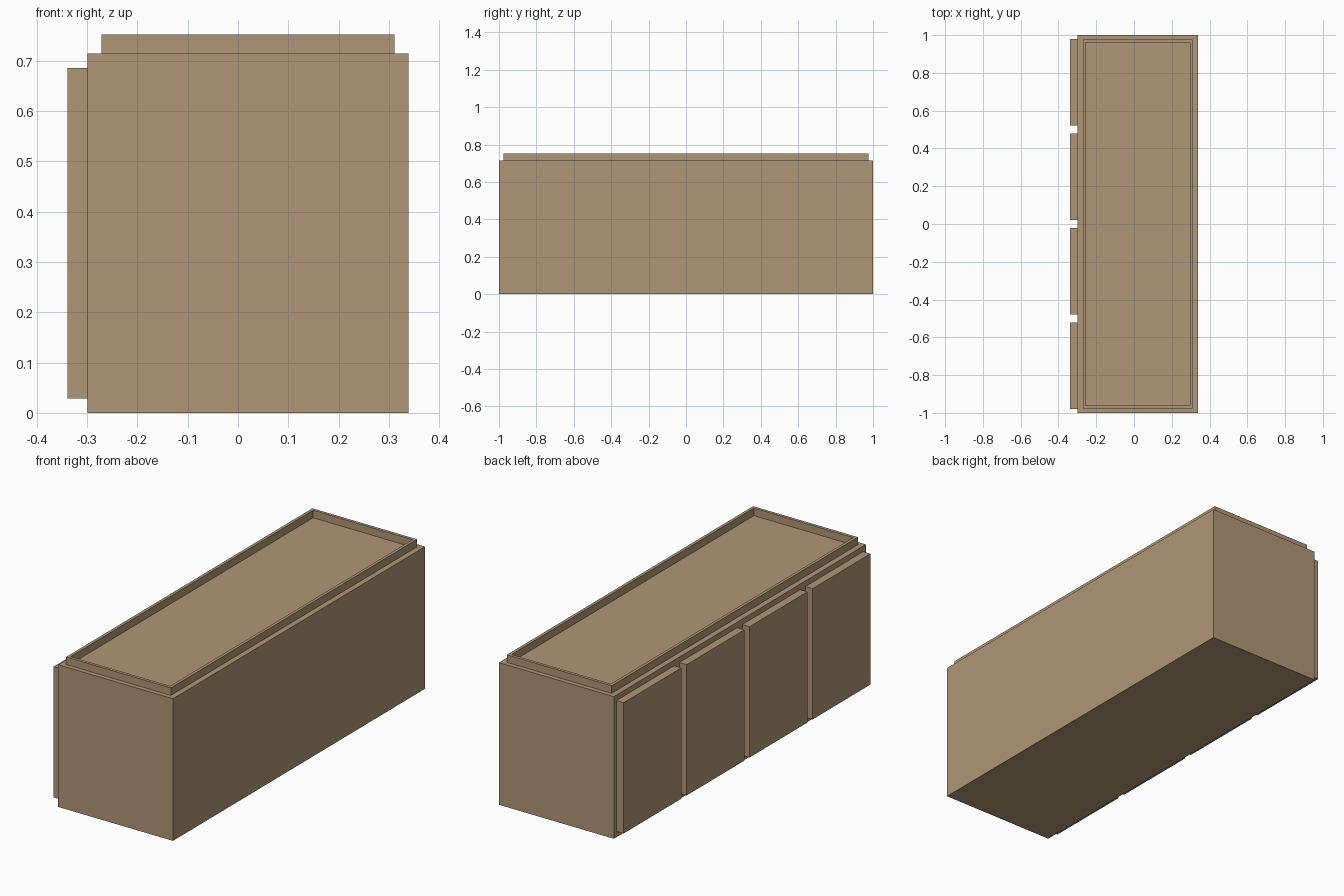
import bpy, bmesh

if "Cube" in bpy.data.objects:
    bpy.data.objects.remove(bpy.data.objects["Cube"])

tan = bpy.data.materials.new("tan_wood")
tan.diffuse_color = (0.43, 0.305, 0.18, 1)
tan.use_nodes = True
tan.node_tree.nodes["Principled BSDF"].inputs["Base Color"].default_value = tan.diffuse_color


def finish(name, bm):
    bmesh.ops.recalc_face_normals(bm, faces=bm.faces)
    me = bpy.data.meshes.new(name)
    bm.to_mesh(me)
    bm.free()
    me.materials.append(tan)
    ob = bpy.data.objects.new(name, me)
    bpy.context.collection.objects.link(ob)
    return ob


def box(name, lo, hi):
    bm = bmesh.new()
    bmesh.ops.create_cube(bm, size=1)
    for v in bm.verts:
        v.co = [(a + b) / 2 + c * (b - a) for a, b, c in zip(lo, hi, v.co)]
    return finish(name, bm)


def frame(name, x0, x1, y, t, z0, z1):
    # Rectangular ring with wall thickness t
    bm = bmesh.new()
    rings = []
    for inset, z in ((0, z0), (0, z1), (t, z1), (t, z0)):
        a, b, c = x0 + inset, x1 - inset, y - inset
        rings.append([bm.verts.new(p) for p in
                      ((a, -c, z), (b, -c, z), (b, c, z), (a, c, z))])
    for i in range(4):
        r, s = rings[i], rings[(i + 1) % 4]
        for j in range(4):
            k = (j + 1) % 4
            bm.faces.new((r[j], r[k], s[k], s[j]))
    return finish(name, bm)


# Cabinet body
box("cabinet_body", (-0.299, -1, 0), (0.339, 1, 0.714))

# Raised rim around the top
frame("top_rim", -0.271, 0.311, 0.977, 0.015, 0.714, 0.752)

# Four door panels on the left side
for i in range(4):
    y = -0.75 + 0.5 * i
    box(f"door_panel_{i + 1}", (-0.339, y - 0.229, 0.029), (-0.299, y + 0.229, 0.686))
